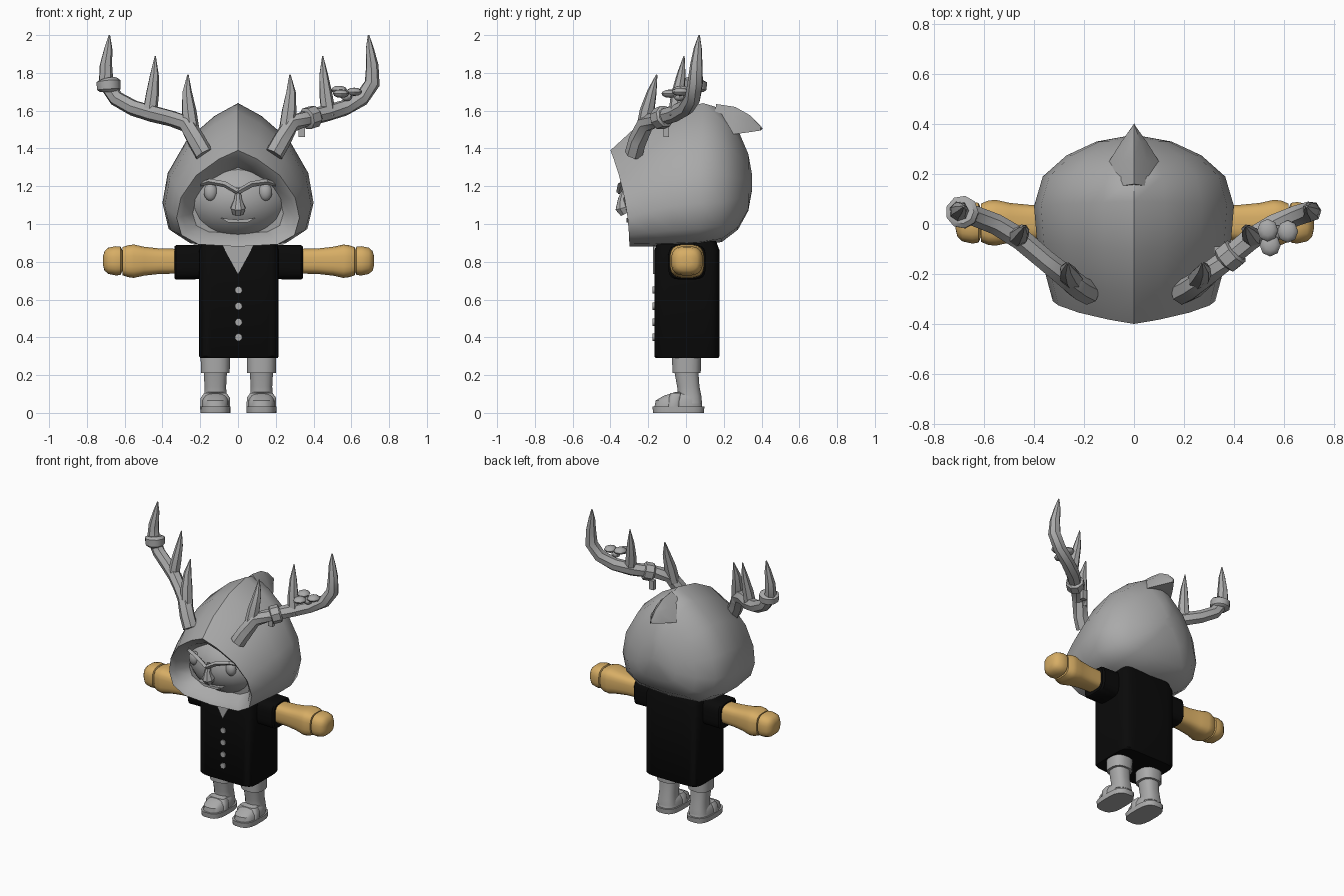
import bpy, bmesh, math
from mathutils import Vector


def material(name, rgb):
    m = bpy.data.materials.new(name)
    m.diffuse_color = (*rgb, 1)
    return m


GREY = material("grey", (0.40, 0.40, 0.40))
BLACK = material("black", (0.003, 0.003, 0.003))
GOLD = material("gold", (0.68, 0.42, 0.13))


def finish(name, bm, mat, angle=40):
    bmesh.ops.recalc_face_normals(bm, faces=bm.faces)
    me = bpy.data.meshes.new(name)
    bm.to_mesh(me)
    bm.free()
    me.materials.append(mat)
    ob = bpy.data.objects.new(name, me)
    bpy.context.collection.objects.link(ob)
    bpy.ops.object.select_all(action='DESELECT')
    ob.select_set(True)
    bpy.context.view_layer.objects.active = ob
    bpy.ops.object.shade_smooth_by_angle(angle=math.radians(angle))
    return ob


def loft(name, rings, mat, angle=40):
    """Skin a list of equal-length point rings and cap both ends."""
    bm = bmesh.new()
    rows = [[bm.verts.new(p) for p in r] for r in rings]
    n = len(rows[0])
    for a, b in zip(rows, rows[1:]):
        for i in range(n):
            j = (i + 1) % n
            bm.faces.new((a[i], a[j], b[j], b[i]))
    bm.faces.new(rows[0])
    bm.faces.new(rows[-1])
    return finish(name, bm, mat, angle)


def stack(name, sections, mat, axis='z', n=16, power=2.0, angle=40):
    """Loft of superellipses: (position, centre u, centre v, radius u, radius v)."""
    rings = []
    for t, cu, cv, ru, rv in sections:
        ring = []
        for i in range(n):
            a = 2 * math.pi * (i + .5) / n
            c, s = math.cos(a), math.sin(a)
            u = cu + ru * math.copysign(abs(c) ** (2 / power), c)
            v = cv + rv * math.copysign(abs(s) ** (2 / power), s)
            ring.append((u, v, t) if axis == 'z' else (t, u, v))
        rings.append(ring)
    return loft(name, rings, mat, angle)


def tube(name, path, mat=GREY, n=7, angle=40):
    """Tapered tube along (x, y, z, radius) points."""
    pts = [Vector(p[:3]) for p in path]
    rings = []
    for i, p in enumerate(pts):
        t = (pts[min(i + 1, len(pts) - 1)] - pts[max(i - 1, 0)]).normalized()
        u = t.cross(Vector((.35, .93, 0))).normalized()
        v = t.cross(u)
        rings.append([p + path[i][3] * (u * math.cos(a) + v * math.sin(a))
                      for a in (2 * math.pi * k / n for k in range(n))])
    return loft(name, rings, mat, angle)


def ball(name, loc, radii, mat=GREY, seg=16):
    bm = bmesh.new()
    bmesh.ops.create_uvsphere(bm, u_segments=seg, v_segments=seg // 2 + 2, radius=1)
    for v in bm.verts:
        v.co = Vector([v.co[k] * radii[k] + loc[k] for k in range(3)])
    return finish(name, bm, mat)


def plate(name, pts, y0, y1, mat=GREY):
    return loft(name, [[(x, y, z) for x, z in pts] for y in (y0, y1)], mat)


# hood: rings from the recessed opening over the rim to the back
half = [(0, 1), (.31, .91), (.68, .74), (.93, .51), (1, .3), (.92, .12), (.65, .025), (0, 0)]
outline = half + [(-u, h) for u, h in half[-2:0:-1]]
hood = [  # half width, bottom z, top z, bottom y, top y
    (.24, .95, 1.30, -.20, -.25), (.295, .91, 1.345, -.28, -.36),
    (.325, .88, 1.39, -.30, -.40), (.355, .88, 1.50, -.19, -.28),
    (.388, .88, 1.595, -.07, -.10), (.40, .885, 1.64, .07, .09),
    (.365, .905, 1.61, .19, .19), (.27, .97, 1.51, .275, .27),
    (.15, 1.07, 1.37, .33, .33), (.04, 1.18, 1.26, .35, .35)]
loft("hood", [[(u * w, yb + (yt - yb) * h * h, zb + (zt - zb) * h) for u, h in outline]
              for w, zb, zt, yb, yt in hood], GREY, 45)

# folded point at the back of the hood
loft("hood_point", [[(-w, y, zl), (-w * .5, y, (zl + zt) / 2 + .02), (0, y + .01, zt),
                     (w * .5, y, (zl + zt) / 2 + .02), (w, y, zl), (0, y - .02, zl)]
                    for w, y, zl, zt in [(.13, .15, 1.48, 1.635), (.10, .25, 1.475, 1.62),
                                         (.05, .33, 1.485, 1.575), (.004, .395, 1.495, 1.505)]], GREY)

# face
ball("head", (0, 0, 1.13), (.31, .33, .24), GREY, 24)
tube("nose", [(0, -.325, 1.19, .012), (0, -.34, 1.13, .022), (0, -.335, 1.085, .042),
              (0, -.32, 1.055, .03)], n=8)
plate("mouth", [(-.095, 1.032), (0, 1.022), (.095, 1.032), (.05, 1.008), (-.05, 1.008)], -.315, -.26)
for s in (-1, 1):
    ball("eye", (s * .145, -.285, 1.17), (.036, .03, .048))
    tube("brow", [(0, -.355, 1.17, .014), (s * .07, -.345, 1.21, .016),
                  (s * .15, -.315, 1.225, .015), (s * .245, -.235, 1.195, .006)], n=4, angle=20)

# coat
stack("coat", [(.29, .005, .005, .205, .165), (.30, .005, .005, .211, .173),
               (.86, .005, .005, .211, .173), (.92, .005, .005, .19, .15)], BLACK, n=32, power=7)
plate("shirt_front", [(-.085, .89), (.085, .89), (0, .735)], -.175, -.168)
for z in (.65, .565, .48, .4):
    plate("button", [(.003 + .02 * math.cos(k * math.pi / 5), z + .02 * math.sin(k * math.pi / 5))
                     for k in range(10)], -.177, -.168)

# sleeves, arms and hands
for s in (-1, 1):
    def along(name, rows, mat, power):
        stack(name, [(s * x + .003, .005, z, ry, rz) for x, z, ry, rz in rows], mat, 'x', 20, power)
    along("sleeve", [(.17, .80, .10, .092), (.33, .797, .10, .092), (.34, .797, .09, .085),
                     (.335, .80, .07, .07)], BLACK, 4)
    along("arm", [(.32, .803, .068, .066), (.42, .803, .072, .068), (.50, .803, .08, .077),
                  (.555, .803, .092, .089), (.585, .803, .09, .085), (.615, .803, .077, .075),
                  (.616, .803, .05, .05)], GOLD, 3.2)
    along("hand", [(.612, .805, .05, .05), (.625, .805, .08, .076), (.65, .805, .084, .078),
                   (.69, .805, .075, .07), (.71, .805, .055, .052), (.717, .805, .025, .025)], GOLD, 2.8)

# legs and shoes
for s in (-1, 1):
    x = s * .122 + .002
    stack("leg", [(.05, x, .02, .066, .066), (.09, x, .02, .06, .062), (.14, x, .012, .058, .06),
                  (.21, x, .003, .062, .064), (.212, x, .003, .077, .076),
                  (.30, x, .003, .079, .078)], GREY, n=16, power=2.6)
    stack("sole", [(0, x, -.04, .08, .135), (.035, x, -.04, .081, .139)], GREY, n=20, power=3)
    stack("shoe_upper", [(.03, x, -.04, .073, .128), (.065, x, -.04, .072, .122),
                         (.09, x, -.025, .062, .095), (.11, x, .0, .045, .06)], GREY, n=20, power=2.6)
    stack("shoe_strap", [(.035, x, -.065, .079, .036), (.08, x, -.06, .078, .034),
                         (.105, x, -.052, .06, .03)], GREY, n=16, power=4)

# antlers: one beam and two tines on each side
beam = [(.185, -.275, 1.37, .05), (.225, -.255, 1.44, .05), (.275, -.215, 1.53, .047),
        (.36, -.145, 1.56, .043), (.46, -.06, 1.585, .045), (.56, .0, 1.615, .043),
        (.65, .035, 1.665, .042), (.705, .05, 1.745, .042), (.705, .055, 1.84, .034),
        (.692, .063, 1.93, .022), (.686, .07, 2.0, .004)]
tines = {"front_tine": [(.25, -.225, 1.49, .042), (.265, -.205, 1.60, .04),
                        (.275, -.18, 1.70, .026), (.27, -.155, 1.79, .004)],
         "middle_tine": [(.475, -.055, 1.57, .04), (.46, -.045, 1.68, .036),
                         (.448, -.025, 1.79, .024), (.443, -.01, 1.89, .003)]}
for s in (-1, 1):
    for name, path in [("antler_beam", beam), *tines.items()]:
        tube(name, [(s * x + .005, y, z, r) for x, y, z, r in path])

# bands, tag and bow on the antlers
tube("tip_band", [(-.685, .045, 1.70, .05), (-.685, .045, 1.712, .064),
                  (-.688, .048, 1.755, .066), (-.69, .05, 1.765, .05)], n=9)
tube("beam_band", [(.36, -.15, 1.555, .05), (.365, -.145, 1.557, .06),
                   (.405, -.112, 1.57, .06), (.41, -.107, 1.572, .05)], n=8)
plate("band_tag", [(.32, 1.46), (.355, 1.46), (.355, 1.525), (.32, 1.525)], -.12, -.09)
ball("bow_knot", (.575, -.035, 1.675), (.03, .03, .025), seg=8)
for x, y, z in ((.545, -.085, 1.69), (.615, -.03, 1.70), (.535, -.025, 1.71)):
    ball("bow_loop", (x, y, z), (.042, .045, .022), seg=8)
